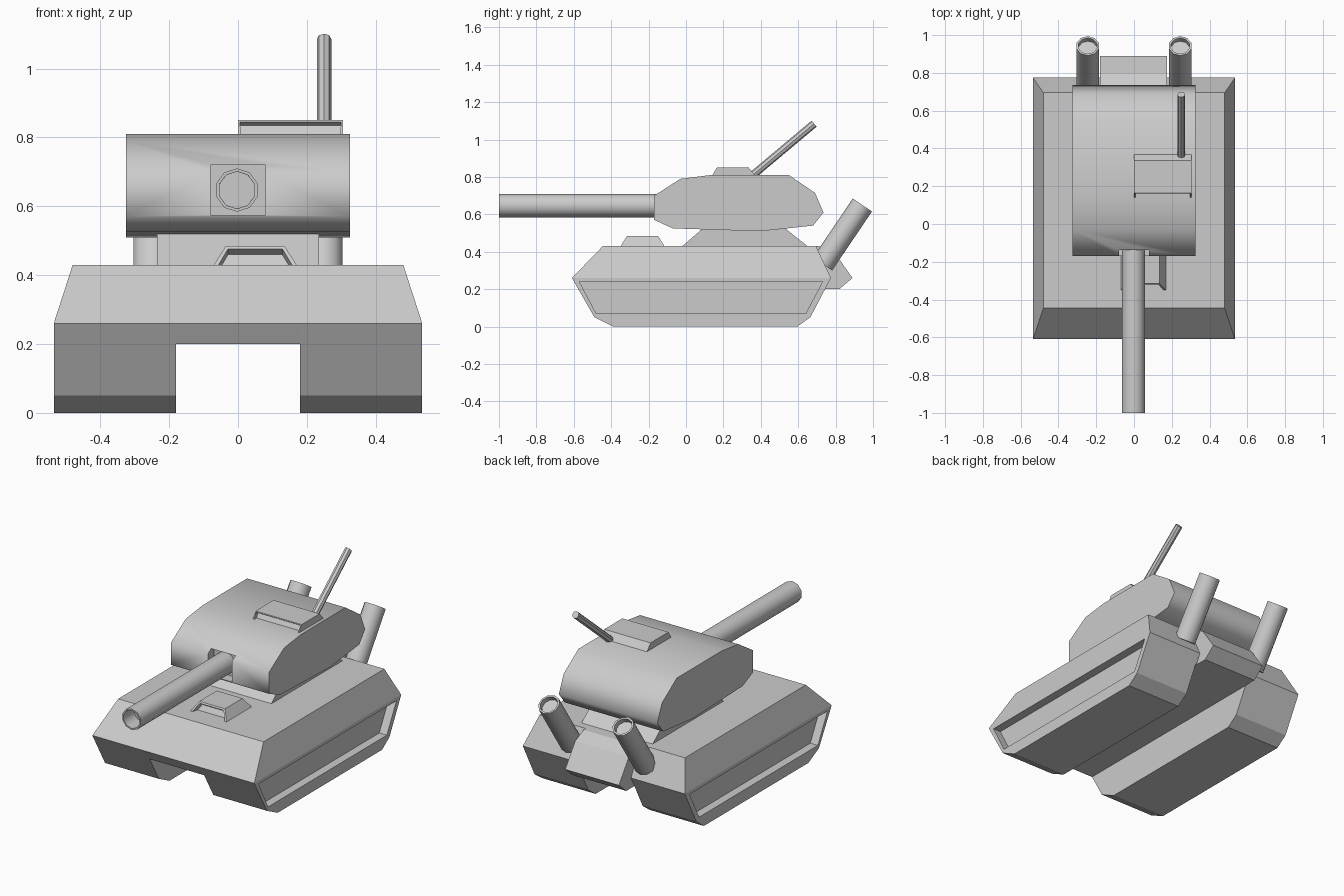
import bpy, bmesh
from mathutils import Vector

if "Cube" in bpy.data.objects:
    bpy.data.objects.remove(bpy.data.objects["Cube"])


def finish(name, bm, smooth=None):
    bmesh.ops.recalc_face_normals(bm, faces=bm.faces[:])
    me = bpy.data.meshes.new(name)
    bm.to_mesh(me)
    bm.free()
    ob = bpy.data.objects.new(name, me)
    bpy.context.collection.objects.link(ob)
    if smooth:
        smooth_by_angle(ob, smooth)
    return ob


def activate(ob):
    bpy.ops.object.select_all(action='DESELECT')
    ob.select_set(True)
    bpy.context.view_layer.objects.active = ob


def smooth_by_angle(ob, angle):
    activate(ob)
    bpy.ops.object.shade_smooth_by_angle(angle=angle)


def recess(bm, direction, margin, depth):
    # inset the face looking most along direction, then push it inwards
    bm.normal_update()
    face = max(bm.faces, key=lambda f: f.normal.dot(Vector(direction)))
    bmesh.ops.inset_region(bm, faces=[face], thickness=margin)
    bmesh.ops.inset_region(bm, faces=[face], thickness=0.0005, depth=-depth)


def prism(name, profile, x0, x1):
    # side profile (y, z) extruded across x
    bm = bmesh.new()
    a = [bm.verts.new((x0, y, z)) for y, z in profile]
    b = [bm.verts.new((x1, y, z)) for y, z in profile]
    bm.faces.new(a)
    bm.faces.new(b[::-1])
    for i in range(len(a)):
        j = (i + 1) % len(a)
        bm.faces.new((a[i], b[i], b[j], a[j]))
    return finish(name, bm)


def frustum(name, low, high, slot=None):
    # low / high are rectangles (x0, x1, y0, y1, z); open underneath
    bm = bmesh.new()
    rings = []
    for x0, x1, y0, y1, z in (low, high):
        rings.append([bm.verts.new((x, y, z)) for x, y in
                      ((x0, y0), (x1, y0), (x1, y1), (x0, y1))])
    a, b = rings
    bm.faces.new(b)
    for i in range(4):
        j = (i + 1) % 4
        bm.faces.new((a[i], a[j], b[j], b[i]))
    if slot:
        recess(bm, (0, -1, 0), *slot)
    return finish(name, bm)


def tube(name, start, end, radius, sides, rim=None, depth=0.04):
    start, end = Vector(start), Vector(end)
    bm = bmesh.new()
    bmesh.ops.create_cone(bm, cap_ends=True, segments=sides, radius1=radius,
                          radius2=radius, depth=(end - start).length)
    if rim:
        recess(bm, (0, 0, 1), rim, depth)
    rot = (end - start).to_track_quat('Z', 'Y').to_matrix()
    for v in bm.verts:
        v.co = rot @ v.co + (start + end) / 2
    return finish(name, bm, 0.72)


def carve(ob, cutter):
    mod = ob.modifiers.new("carve", 'BOOLEAN')
    mod.operation, mod.solver, mod.object = 'DIFFERENCE', 'EXACT', cutter
    activate(ob)
    bpy.ops.object.modifier_apply(modifier=mod.name)
    bpy.data.objects.remove(cutter)


def drop_top(ob, z):
    # remove the hidden cap where the part meets the hull above
    bm = bmesh.new()
    bm.from_mesh(ob.data)
    hidden = [f for f in bm.faces if all(abs(v.co.z - z) < 1e-4 for v in f.verts)]
    bmesh.ops.delete(bm, geom=hidden, context='FACES')
    bm.to_mesh(ob.data)
    bm.free()


# hull
frustum("upper_hull", (-.535, .535, -.61, .775, .26), (-.48, .48, -.445, .695, .43))
belly = prism("belly", [(-.61, .26), (.775, .26), (.745, .2), (-.575, .2)], -.18, .18)
drop_top(belly, .26)

# track housings with recessed side panels
track_profile = [(-.61, .26), (.775, .26), (.665, .05), (.595, 0), (-.39, 0), (-.49, .05)]
panel = [(-.57, .24), (.73, .24), (.64, .07), (-.48, .07)]
for side, s in (("right", 1), ("left", -1)):
    track = prism(side + "_track", track_profile, .18 * s, .535 * s)
    carve(track, prism("panel_cutter", panel, .485 * s, .6 * s))
    drop_top(track, .26)

# rear engine box
prism("engine_box", [(.66, .43), (.715, .43), (.795, .395), (.89, .26), (.82, .2), (.70, .2)],
      -.18, .175)

# front hatch and turret neck
frustum("driver_hatch", (-.07, .17, -.35, -.115, .43), (-.035, .135, -.315, -.15, .485),
        (.012, .03))
frustum("turret_neck", (-.235, .235, -.02, .65, .43), (-.235, .235, .09, .53, .525))

# turret with a notch for the gun
turret = prism("turret", [(-.17, .70), (-.03, .79), (.13, .81), (.55, .81), (.69, .715),
                          (.735, .61), (.68, .54), (.40, .51), (-.07, .525), (-.17, .57)],
               -.325, .325)
carve(turret, prism("notch_cutter", [(-.3, .575), (-.11, .575), (-.11, .72), (-.3, .72)],
                    -.08, .08))
smooth_by_angle(turret, 1.2)
tube("gun_barrel", (-.003, -.10, .647), (-.003, -1, .647), .063, 10, .009, .10)

# turret hatch and antenna
frustum("turret_hatch", (0, .305, .14, .37, .808), (0, .305, .165, .335, .85), (.008, .02))
tube("antenna", (.25, .345, .80), (.25, .685, 1.085), .021, 8)

# exhaust pipes
for side, s in (("right", 1), ("left", -1)):
    tube(side + "_exhaust", (.245 * s, .73, .335), (.245 * s, .943, .65), .062, 10, .011, .03)
